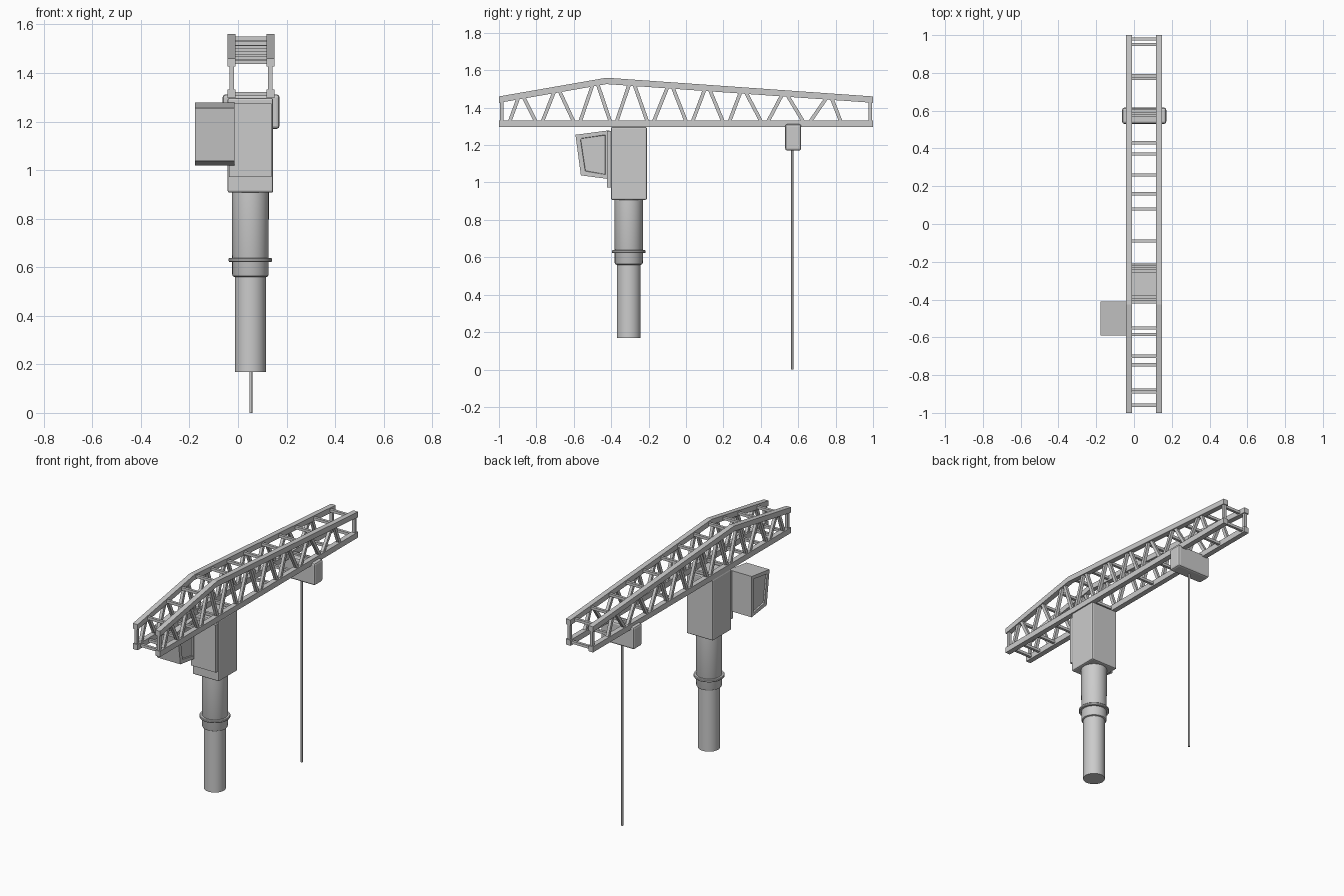
import bpy, bmesh, math
from mathutils import Vector

if "Cube" in bpy.data.objects:
    bpy.data.objects.remove(bpy.data.objects["Cube"])

CX = 0.053                 # centre line of boom and mast
MAST_Y = -0.306
CHORD_X = (-0.026, 0.133)  # centre lines of the two trusses


def finish(name, bm, bevel=0, smooth=False):
    bmesh.ops.recalc_face_normals(bm, faces=bm.faces)
    me = bpy.data.meshes.new(name)
    bm.to_mesh(me)
    bm.free()
    ob = bpy.data.objects.new(name, me)
    bpy.context.collection.objects.link(ob)
    if bevel:
        m = ob.modifiers.new("bevel", 'BEVEL')
        m.width = bevel
        m.segments = 2
    if smooth:
        bpy.context.view_layer.objects.active = ob
        ob.select_set(True)
        bpy.ops.object.shade_smooth_by_angle(angle=math.radians(35))
        ob.select_set(False)
    return ob


def add_prism(bm, pts, x0, x1):
    """Extrude a (y, z) outline along x."""
    a = [bm.verts.new((x0, y, z)) for y, z in pts]
    b = [bm.verts.new((x1, y, z)) for y, z in pts]
    n = len(pts)
    caps = [bm.faces.new(a), bm.faces.new(b[::-1])]
    for i in range(n):
        j = (i + 1) % n
        bm.faces.new((a[i], b[i], b[j], a[j]))
    return caps


def box(name, x0, x1, y0, y1, z0, z1, bevel=0):
    bm = bmesh.new()
    add_prism(bm, [(y0, z0), (y1, z0), (y1, z1), (y0, z1)], x0, x1)
    return finish(name, bm, bevel)


def add_bar(bm, a, b, w):
    """Square bar between two points."""
    a, b = Vector(a), Vector(b)
    d = (b - a).normalized()
    u = Vector((1, 0, 0)) if abs(d.x) < 0.5 else Vector((0, 1, 0))
    v = d.cross(u)
    rings = [[bm.verts.new(p + (u * s + v * t) * w / 2)
              for s, t in ((-1, -1), (1, -1), (1, 1), (-1, 1))] for p in (a, b)]
    bm.faces.new(rings[0])
    bm.faces.new(rings[1][::-1])
    for i in range(4):
        j = (i + 1) % 4
        bm.faces.new((rings[0][i], rings[0][j], rings[1][j], rings[1][i]))


def lathe(name, profile, x, y, seg=32):
    """Revolve a (radius, z) profile, capped at both ends."""
    bm = bmesh.new()
    rings = [[bm.verts.new((x + r * math.cos(2 * math.pi * k / seg),
                            y + r * math.sin(2 * math.pi * k / seg), z))
              for k in range(seg)] for r, z in profile]
    for p, q in zip(rings, rings[1:]):
        for k in range(seg):
            j = (k + 1) % seg
            bm.faces.new((p[k], p[j], q[j], q[k]))
    bm.faces.new(rings[0])
    bm.faces.new(rings[-1])
    return finish(name, bm, smooth=True)


def top_z(y):
    """Centre height of the upper chord."""
    if y < -0.425:
        return 1.443 + (y + 1) / 0.575 * 0.1
    return 1.543 - (y + 0.425) / 1.425 * 0.1


# Boom chords, left and right
for side, x in zip(("left", "right"), CHORD_X):
    box("lower_chord_" + side, x - 0.0165, x + 0.0165, -1, 1, 1.296, 1.332)
    bm = bmesh.new()
    ys = (-1, -0.425, 1)
    add_prism(bm, [(y, top_z(y) - 0.017) for y in ys]
              + [(y, top_z(y) + 0.017) for y in reversed(ys)],
              x - 0.0165, x + 0.0165)
    finish("upper_chord_" + side, bm)

# Lattice diagonals and end posts
feet = (-0.96, -0.785, -0.583, -0.388, -0.19, 0.018, 0.215, 0.42, 0.645, 0.845)
peaks = (-0.882, -0.69, -0.485, -0.29, -0.085, 0.113, 0.305, 0.527, 0.765)
for side, x in zip(("left", "right"), CHORD_X):
    bm = bmesh.new()
    for i, p in enumerate(peaks):
        for foot, s in ((feet[i], 1), (feet[i + 1], -1)):
            add_bar(bm, (x, foot + 0.015 * s, 1.32),
                    (x, p - 0.012 * s, top_z(p) - 0.005), 0.019)
    for y in (-0.985, 0.985):
        add_bar(bm, (x, y, 1.32), (x, y, top_z(y)), 0.018)
    finish("lattice_" + side, bm)

# Cross members between the two trusses
bm = bmesh.new()
for y in (-0.89, -0.7, -0.55, -0.4, -0.25, -0.09, 0.08, 0.26, 0.43, 0.6, 0.785, 0.95):
    add_bar(bm, (CHORD_X[0], y, top_z(y)), (CHORD_X[1], y, top_z(y)), 0.017)
finish("upper_cross_members", bm)
bm = bmesh.new()
for y in (-0.96, -0.88, -0.745, -0.585, -0.385, -0.225, 0.16, 0.37, 0.575, 0.77, 0.98):
    add_bar(bm, (CHORD_X[0], y, 1.314), (CHORD_X[1], y, 1.314), 0.017)
finish("lower_cross_members", bm)

# Mast head with front plate
box("mast_head", -0.043, 0.145, -0.401, -0.209, 0.907, 1.297, 0.008)
box("front_plate", -0.038, 0.138, -0.422, -0.395, 0.972, 1.275)

# Telescoping mast and collar
lathe("lower_mast", [(0.064, 0.168), (0.064, 0.6)], CX - 0.002, MAST_Y)
lathe("upper_mast", [(0.066, 0.56), (0.072, 0.563), (0.075, 0.57), (0.076, 0.915)],
      CX - 0.002, MAST_Y)
lathe("mast_collar", [(0.087, 0.622), (0.09, 0.626), (0.09, 0.634), (0.087, 0.638)],
      CX - 0.002, MAST_Y)

# Operator cabin with recessed side windows
bm = bmesh.new()
sides = add_prism(bm, [(-0.562, 1.038), (-0.41, 1.018), (-0.41, 1.279), (-0.591, 1.255)],
                  -0.177, -0.014)
bmesh.ops.recalc_face_normals(bm, faces=bm.faces)
bmesh.ops.inset_individual(bm, faces=sides, thickness=0.032)
bmesh.ops.inset_individual(bm, faces=sides, thickness=0.003, depth=-0.008)
finish("cabin", bm)

# Trolley and hoist cable
box("trolley", -0.063, 0.171, 0.53, 0.616, 1.17, 1.312, 0.012)
lathe("hoist_cable", [(0.006, 0), (0.006, 1.19)], CX, 0.568, 12)
